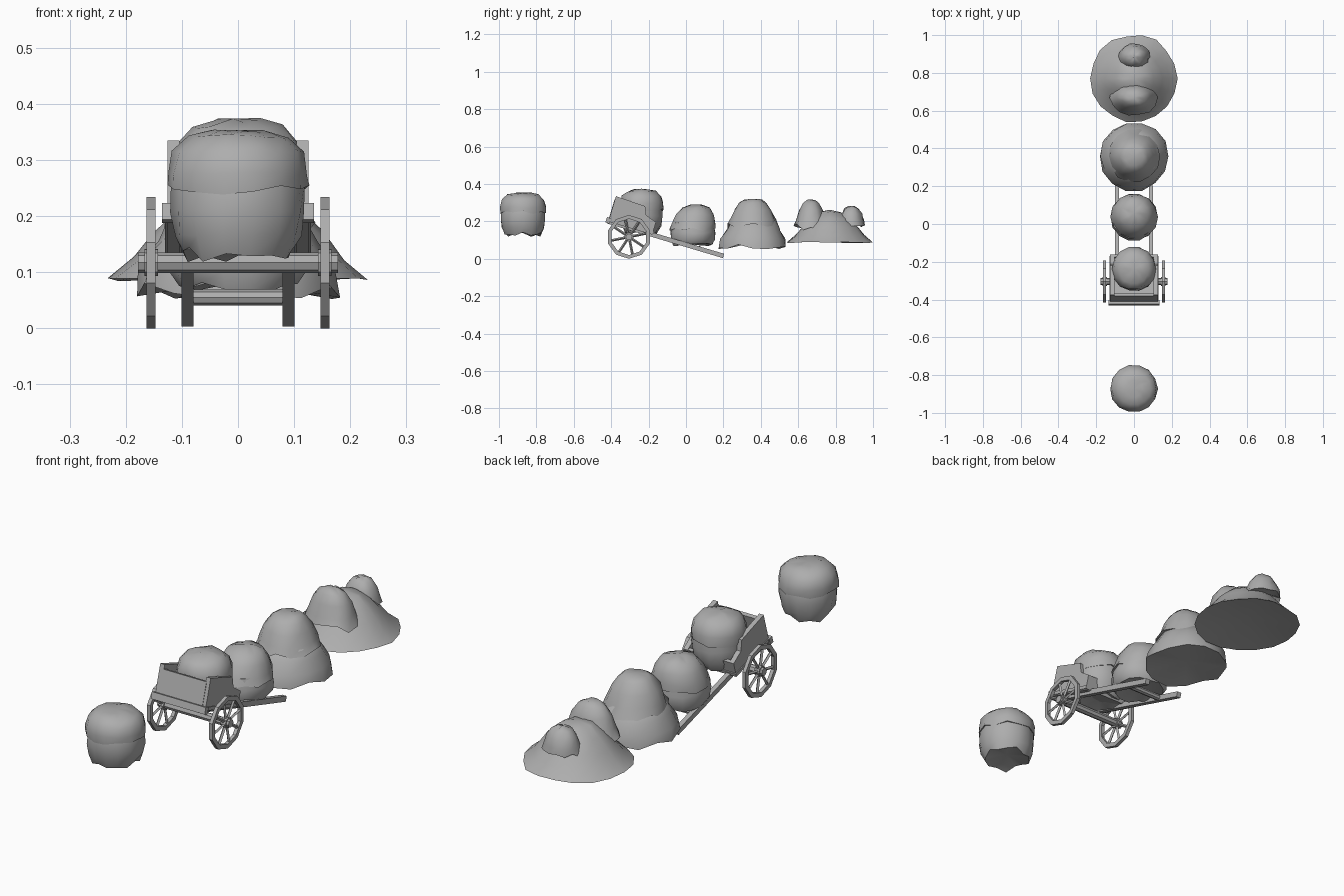
import bpy, bmesh, random
from math import sin, cos, pi, radians
from mathutils import Vector, Matrix

if "Cube" in bpy.data.objects:
    bpy.data.objects.remove(bpy.data.objects["Cube"])

stone = bpy.data.materials.new("plain grey")
stone.use_nodes = True
GREY = (0.42, 0.42, 0.42, 1)
stone.diffuse_color = GREY
stone.node_tree.nodes["Principled BSDF"].inputs["Base Color"].default_value = GREY


def finish(name, bm, smooth=None):
    bmesh.ops.recalc_face_normals(bm, faces=bm.faces)
    mesh = bpy.data.meshes.new(name)
    bm.to_mesh(mesh)
    bm.free()
    ob = bpy.data.objects.new(name, mesh)
    mesh.materials.append(stone)
    bpy.context.collection.objects.link(ob)
    if smooth:
        bpy.ops.object.select_all(action='DESELECT')
        ob.select_set(True)
        bpy.context.view_layer.objects.active = ob
        bpy.ops.object.shade_smooth_by_angle(angle=radians(smooth))
    return ob


def mound(name, y, rings, seed, jag=0.0, rough=0.03, lean=0.0, squash=1.0, hollow=0.02, segs=14):
    """Lumpy closed lathe from (radius, height) rings; jag makes the rim ragged."""
    rnd = random.Random(seed)
    bm = bmesh.new()
    loops = []
    low, high = rings[0][1], rings[-1][1]
    for i, (r, z) in enumerate(rings[:-1]):
        loop = []
        for k in range(segs):
            a = 2 * pi * k / segs
            rr = r * (1 + rnd.uniform(-rough, rough))
            dz = rnd.uniform(-jag, jag) if i == 0 else rnd.uniform(-0.004, 0.004)
            dy = lean * (z - low) / (high - low)
            loop.append(bm.verts.new((rr * cos(a), y + dy + rr * squash * sin(a), z + dz)))
        loops.append(loop)
    top = bm.verts.new((0, y + lean, high))
    under = bm.verts.new((0, y, low + hollow))
    for k in range(segs):
        n = (k + 1) % segs
        for a, b in zip(loops, loops[1:]):
            bm.faces.new((a[k], a[n], b[n], b[k]))
        bm.faces.new((loops[-1][k], loops[-1][n], top))
        bm.faces.new((loops[0][n], loops[0][k], under))
    return finish(name, bm, 50)


# Cart frame: tilted so the shafts drop toward the back
TILT = Matrix.Translation((0, -0.305, 0.166)) @ Matrix.Rotation(-0.29, 4, 'X')


def box(name, centre, size, matrix=Matrix()):
    bm = bmesh.new()
    bmesh.ops.create_cube(bm, size=1, matrix=matrix @ Matrix.Translation(centre) @ Matrix.Diagonal((*size, 1)))
    return finish(name, bm)


def plate(name, x, thick, outline, matrix):
    """Side board: (length, height) outline extruded across x."""
    bm = bmesh.new()
    face = bm.faces.new([bm.verts.new((x - thick / 2, v, w)) for v, w in outline])
    ext = bmesh.ops.extrude_face_region(bm, geom=[face])
    bmesh.ops.translate(bm, verts=[g for g in ext["geom"] if isinstance(g, bmesh.types.BMVert)],
                        vec=(thick, 0, 0))
    bm.transform(matrix)
    return finish(name, bm)


def rod(name, p, q, radius, sides=8):
    p, q = Vector(p), Vector(q)
    bm = bmesh.new()
    rot = (q - p).to_track_quat('Z', 'Y').to_matrix().to_4x4()
    bmesh.ops.create_cone(bm, cap_ends=True, segments=sides, radius1=radius, radius2=radius,
                          depth=(q - p).length, matrix=Matrix.Translation((p + q) / 2) @ rot)
    return finish(name, bm, 40)


def wheel(side, x):
    hub = Vector((x, -0.305, 0.117))
    # Rim with a square section
    bm = bmesh.new()
    n = 10
    loops = []
    for r, dx in ((0.117, -0.008), (0.117, 0.008), (0.097, 0.008), (0.097, -0.008)):
        loops.append([bm.verts.new(hub + Vector((dx, r * cos(2 * pi * k / n + pi / 2), r * sin(2 * pi * k / n + pi / 2))))
                      for k in range(n)])
    for j in range(4):
        a, b = loops[j], loops[(j + 1) % 4]
        for k in range(n):
            bm.faces.new((a[k], a[(k + 1) % n], b[(k + 1) % n], b[k]))
    finish(side + "_wheel_rim", bm)
    # Spokes and hub
    for k in range(8):
        a = 2 * pi * k / 8 + 0.2
        rod(f"{side}_spoke_{k + 1}", hub, hub + Vector((0, cos(a), sin(a))) * 0.1, 0.007, 4)
    rod(side + "_wheel_hub", hub - Vector((0.012, 0, 0)), hub + Vector((0.012, 0, 0)), 0.024)


# Cart
for side, s in (("left", 1), ("right", -1)):
    wheel(side, s * 0.155)
    box(side + "_shaft", (s * 0.09, 0.205, 0), (0.022, 0.645, 0.024), TILT)
    plate(side + "_side_board", s * 0.115, 0.022,
          [(-0.115, 0.0), (-0.115, 0.142), (0.05, 0.135), (0.07, 0.09), (0.13, 0.07), (0.13, 0.0)], TILT)
rod("axle", (-0.178, -0.305, 0.117), (0.178, -0.305, 0.117), 0.018)
box("cart_bed", (0, 0.01, 0.012), (0.26, 0.25, 0.015), TILT)
box("front_beam", (0, -0.118, 0.006), (0.27, 0.022, 0.03), TILT)
box("front_board", (0, -0.108, 0.065), (0.22, 0.018, 0.115), TILT)
box("back_board", (0, 0.122, 0.04), (0.22, 0.016, 0.06), TILT)
rod("shaft_crossbar", (-0.085, 0.07, 0.055), (0.085, 0.07, 0.055), 0.014)

# Free boulder at the front
mound("front_boulder", -0.872, [(0.098, 0.132), (0.114, 0.165), (0.121, 0.21), (0.119, 0.26), (0.1, 0.31), (0, 0.33)],
      1, jag=0.014)
mound("front_boulder_cap", -0.872, [(0.124, 0.247), (0.125, 0.275), (0.115, 0.315), (0.088, 0.342), (0.045, 0.352),
      (0, 0.353)], 2, jag=0.009)

# Load in the cart
mound("cart_boulder", -0.238, [(0.085, 0.14), (0.108, 0.18), (0.114, 0.23), (0.11, 0.29), (0, 0.34)], 3, jag=0.01)
mound("cart_boulder_cap", -0.238, [(0.117, 0.262), (0.116, 0.3), (0.106, 0.335), (0.08, 0.36), (0.04, 0.371),
      (0, 0.374)], 4, jag=0.01)

# Boulder behind the cart
mound("low_boulder", 0.037, [(0.105, 0.075), (0.121, 0.1), (0.124, 0.14), (0.115, 0.19), (0, 0.23)], 5, jag=0.008)
mound("low_boulder_cap", 0.037, [(0.125, 0.155), (0.118, 0.19), (0.102, 0.235), (0.075, 0.272), (0.035, 0.286),
      (0, 0.29)], 6, jag=0.014, lean=0.02)

# Capped hill
mound("hill_base", 0.358, [(0.184, 0.066), (0.175, 0.11), (0.145, 0.155), (0.12, 0.2), (0, 0.24)], 7, jag=0.016)
mound("hill_cap", 0.358, [(0.142, 0.168), (0.122, 0.21), (0.104, 0.26), (0.075, 0.3), (0.05, 0.317), (0, 0.32)],
      8, jag=0.022, rough=0.05)

# Wide twin-peaked hill
mound("wide_hill_base", 0.77, [(0.232, 0.087), (0.185, 0.125), (0.15, 0.17), (0.105, 0.215), (0.06, 0.25), (0, 0.262)],
      9, jag=0.003, hollow=0.035, segs=18)
mound("large_peak", 0.668, [(0.125, 0.17), (0.105, 0.21), (0.088, 0.26), (0.06, 0.298), (0.03, 0.312), (0, 0.316)],
      10, jag=0.018, squash=0.75, rough=0.05)
mound("small_peak", 0.885, [(0.085, 0.175), (0.077, 0.205), (0.066, 0.24), (0.045, 0.268), (0.02, 0.279), (0, 0.281)],
      11, jag=0.012, squash=0.85, rough=0.05)
